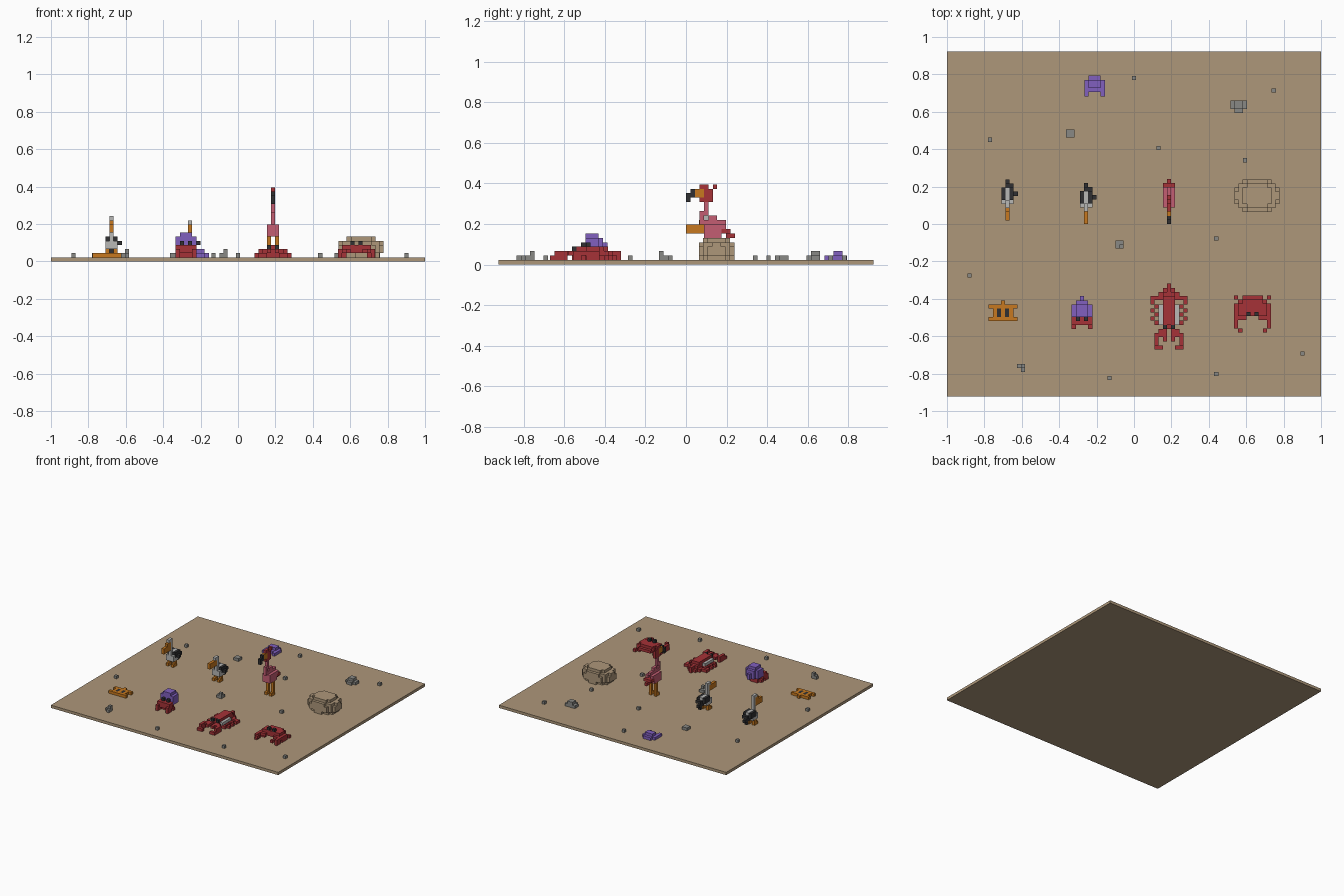
import bpy, bmesh
from mathutils import Vector

cube = bpy.data.objects.get("Cube")
if cube:
    bpy.data.objects.remove(cube, do_unlink=True)

V = 2 / 91            # edge of one block
HALF_Y = 42 * V


def material(name, rgb):
    m = bpy.data.materials.new(name)
    m.use_nodes = True
    m.diffuse_color = (*rgb, 1)
    m.node_tree.nodes["Principled BSDF"].inputs["Base Color"].default_value = (*rgb, 1)
    return m


SAND = material("sand", (0.42, 0.31, 0.195))
RED = material("red", (0.38, 0.032, 0.038))
PURPLE = material("purple", (0.22, 0.115, 0.52))
ORANGE = material("orange", (0.57, 0.19, 0.014))
STONE = material("stone grey", (0.25, 0.25, 0.235))
PALE = material("pale grey", (0.48, 0.48, 0.47))
BLACK = material("black", (0.03, 0.03, 0.032))
PINK = material("pink", (0.55, 0.11, 0.17))

# Outward direction and corners of each block face
FACES = [((-1, 0, 0), [(0, 0, 0), (0, 0, 1), (0, 1, 1), (0, 1, 0)]),
         ((1, 0, 0), [(1, 0, 0), (1, 1, 0), (1, 1, 1), (1, 0, 1)]),
         ((0, -1, 0), [(0, 0, 0), (1, 0, 0), (1, 0, 1), (0, 0, 1)]),
         ((0, 1, 0), [(0, 1, 0), (0, 1, 1), (1, 1, 1), (1, 1, 0)]),
         ((0, 0, -1), [(0, 0, 0), (0, 1, 0), (1, 1, 0), (1, 0, 0)]),
         ((0, 0, 1), [(0, 0, 1), (1, 0, 1), (1, 1, 1), (0, 1, 1)])]


def box(x0, x1, y0, y1, z0, z1):
    return [(i, j, k) for i in range(x0, x1 + 1)
            for j in range(y0, y1 + 1) for k in range(z0, z1 + 1)]


def ellipse(rx, ry, cy, k):
    """One round layer of blocks; cy is the centre row line."""
    return [(i, j, k) for i in range(-6, 7) for j in range(-2, 12)
            if (i / rx) ** 2 + ((j + 0.5 - cy) / ry) ** 2 <= 1]


def build(x, y, parts):
    """parts: (name, material, blocks, mirrored); later parts replace earlier ones."""
    cells = {}
    for n, (name, mat, blocks, mirrored) in enumerate(parts):
        for i, j, k in blocks:
            cells[i, j, k] = n
            if mirrored:
                cells[-i, j, k] = n
    for n, (name, mat, blocks, mirrored) in enumerate(parts):
        bm = bmesh.new()
        for c, owner in cells.items():
            if owner != n:
                continue
            for d, corners in FACES:
                if (c[0] + d[0], c[1] + d[1], c[2] + d[2]) in cells:
                    continue
                bm.faces.new([bm.verts.new((x + (c[0] + p[0] - 0.5) * V,
                                            y + (c[1] + p[1]) * V,
                                            (c[2] + p[2]) * V)) for p in corners])
        bmesh.ops.remove_doubles(bm, verts=bm.verts, dist=1e-5)
        me = bpy.data.meshes.new(name)
        bm.to_mesh(me)
        bm.free()
        me.materials.append(mat)
        bpy.context.collection.objects.link(bpy.data.objects.new(name, me))


# Beach slab
bm = bmesh.new()
bmesh.ops.create_cube(bm, size=1)
for v in bm.verts:
    v.co = Vector((v.co.x * 2, v.co.y * 2 * HALF_Y, (v.co.z + 0.5) * V))
slab = bpy.data.meshes.new("beach_slab")
bm.to_mesh(slab)
bm.free()
slab.materials.append(SAND)
bpy.context.collection.objects.link(bpy.data.objects.new("beach_slab", slab))

# Pebbles and rocks, in grid columns and rows of the slab
GX, GY = -1 + V / 2, -HALF_Y
pebbles = [(10, 62), (45, 77), (79, 74), (51, 60), (72, 57),
           (5, 29), (65, 38), (65, 5), (86, 10), (39, 4)]
build(GX, GY, [("pebbles", STONE, [(c, r, 1) for c, r in pebbles], False)])
build(GX, GY, [
    ("square_rock", STONE, box(29, 30, 63, 64, 1, 1), False),
    ("middle_rock", STONE, box(41, 42, 36, 37, 1, 1) + [(42, 36, 2)], False),
    ("back_rock", STONE, box(69, 72, 70, 71, 1, 1) + box(70, 71, 69, 69, 1, 1)
     + box(70, 71, 70, 71, 2, 2), False),
    ("front_rock", STONE, box(17, 18, 7, 7, 1, 1) + [(18, 6, 1), (18, 7, 2)], False)])

# Round sand boulder
boulder = []
for k, rx, ry in [(1, 4.7, 3.7), (2, 5.6, 4.2), (3, 5.8, 4.3), (4, 5.2, 4.0), (5, 4.0, 3.2)]:
    boulder += ellipse(rx, ry, 4, k)
build(0.658, 0.063, [("sand_boulder", SAND, boulder, False)])

# Empty purple shell
build(-0.211, 0.683, [
    ("purple_shell", PURPLE, box(-2, 2, 1, 3, 1, 1) + box(-1, 1, 4, 4, 1, 1)
     + box(-1, 1, 2, 3, 2, 2), False),
    ("shell_points", PURPLE, [(2, 0, 1)], True)])

# Starfish
build(-0.70, -0.518, [
    ("starfish_body", ORANGE, box(-2, 2, 1, 3, 1, 1) + box(-1, 1, 0, 0, 1, 1)
     + [(0, 4, 1)], False),
    ("starfish_arms", ORANGE, [(3, 3, 1), (2, 0, 1), (3, 0, 1)], True),
    ("starfish_eyes", BLACK, box(1, 1, 1, 2, 1, 1), True)])

# Hermit crab
build(-0.278, -0.562, [
    ("hermit_body", RED, box(-2, 2, 1, 2, 2, 3) + box(-1, 1, 2, 4, 1, 3), False),
    ("hermit_claws", RED, box(2, 2, 0, 1, 1, 2) + [(2, 3, 1)], True),
    ("hermit_shell", PURPLE, box(-2, 2, 3, 5, 3, 5) + box(-1, 1, 3, 5, 6, 6)
     + box(-1, 1, 6, 6, 3, 5) + [(0, 7, 3), (0, 7, 4)], False),
    ("hermit_eyes", BLACK, [(1, 2, 4)], True)])

# Lobster
build(0.187, -0.671, [
    ("lobster_body", RED, box(-1, 1, 5, 13, 1, 2) + box(-1, 1, 6, 12, 3, 3)
     + box(0, 0, 13, 15, 1, 2), False),
    ("lobster_sides", PALE, box(2, 2, 6, 10, 2, 2), True),
    ("lobster_legs", RED, [(i, j, 1) for j in (6, 8, 10, 12) for i in (2, 3)]
     + [(4, 7, 1), (4, 9, 1), (4, 11, 1), (4, 12, 1)], True),
    ("lobster_claws", RED, box(3, 3, 1, 3, 1, 2) + [(2, 0, 1), (2, 4, 2), (2, 3, 2), (3, 0, 1)], True),
    ("lobster_tail_fan", RED, [(1, 14, 1), (2, 13, 1)], True),
    ("lobster_feelers", RED, [(1, 4, 2), (1, 2, 2), (1, 3, 2)], True),
    ("lobster_eyes", BLACK, [(1, 5, 3)], True)])

# Crab
build(0.634, -0.58, [
    ("crab_body", RED, box(-3, 3, 4, 6, 2, 3) + box(-2, 2, 7, 8, 2, 2)
     + box(-2, 2, 4, 7, 3, 3), False),
    ("crab_legs", RED, box(4, 4, 4, 6, 1, 2) + [(3, 7, 1), (3, 4, 1), (3, 6, 1), (4, 8, 1)], True),
    ("crab_claws", RED, box(4, 4, 1, 2, 1, 2) + box(3, 3, 3, 3, 2, 2)
     + [(3, 0, 2), (2, 3, 2), (4, 3, 2)], True),
    ("crab_eyes", BLACK, [(1, 4, 4)], True)])


def seabird(prefix, x, y, top, wing):
    """Long-billed bird; top is its highest block layer, wing its raised side."""
    build(x, y, [
        (prefix + "_body", PALE, box(-1, 1, 4, 6, 3, 4) + box(0, 0, 4, 7, 5, 5), False),
        (prefix + "_neck", PALE, box(0, 0, 4, 4, 5, top), False),
        (prefix + "_head", PALE, box(0, 0, 3, 4, top - 1, top), False),
        (prefix + "_bill", ORANGE, box(0, 0, 2, 3, 7, top - 1) + box(0, 0, 0, 1, 7, 8), False),
        (prefix + "_wings", BLACK, box(1, 1, 5, 7, 4, 5), True),
        (prefix + "_tail", BLACK, box(0, 0, 7, 8, 3, 4) + [(0, 9, 3), (0, 8, 2)], False),
        (prefix + "_wing_tip", BLACK, [(2 * wing, 6, 4), (wing, 8, 4)], False),
        (prefix + "_legs", ORANGE, [(1, 5, 1), (1, 5, 2), (1, 4, 1)], True)])


seabird("tall_seabird", -0.676, 0.019, 10, 1)
seabird("short_seabird", -0.256, 0.0, 9, 1)

# Wading bird
build(0.187, 0.0, [
    ("wader_body", PINK, box(-1, 1, 4, 7, 6, 8) + box(0, 0, 4, 8, 9, 9)
     + box(0, 0, 5, 6, 10, 10), False),
    ("wader_neck", PINK, box(0, 0, 3, 4, 11, 11) + [(0, 3, 10), (0, 4, 12), (0, 4, 13), (0, 3, 9)], False),
    ("wader_head", RED, box(0, 0, 3, 5, 14, 16), False),
    ("wader_crest", RED, [(0, 3, 17), (0, 4, 17), (0, 6, 17)], False),
    ("wader_cheek", ORANGE, box(0, 0, 2, 3, 15, 16), False),
    ("wader_bill", BLACK, [(0, 0, 14), (0, 0, 15), (0, 1, 15), (0, 1, 16)], False),
    ("wader_wings", PINK, box(1, 1, 5, 8, 7, 8), True),
    ("wader_tail", RED, box(-1, 1, 8, 9, 7, 7) + [(0, 10, 6), (0, 9, 6)], False),
    ("wader_legs", ORANGE, box(1, 1, 6, 6, 1, 5) + [(1, 5, 1)], True)])
